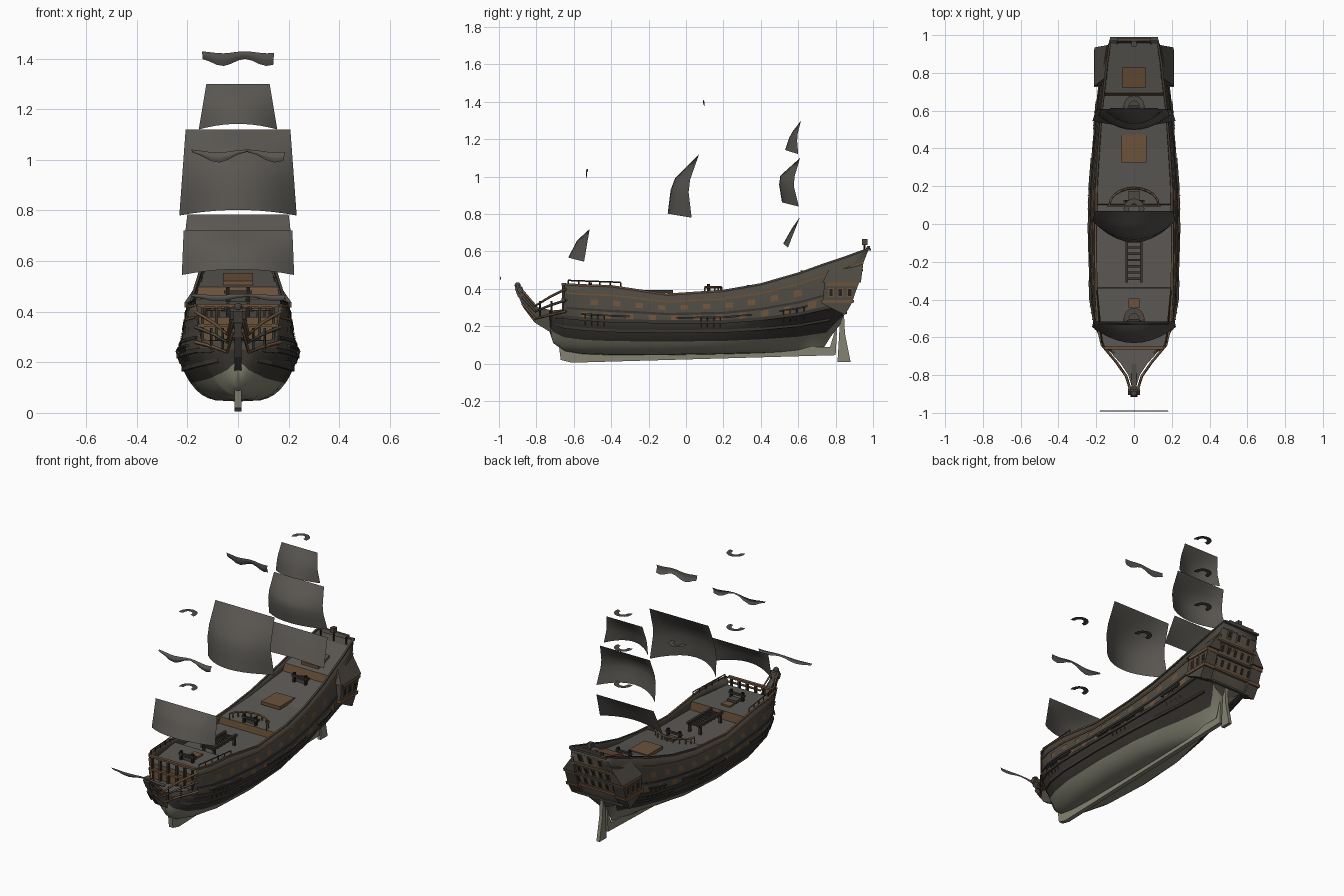
import bpy, bmesh, math
from mathutils import Vector

cube = bpy.data.objects.get("Cube")
if cube:
    bpy.data.objects.remove(cube)


def material(name, r, g, b):
    m = bpy.data.materials.new(name)
    m.use_nodes = True
    m.diffuse_color = (r, g, b, 1)
    m.node_tree.nodes["Principled BSDF"].inputs["Base Color"].default_value = (r, g, b, 1)
    return m


PALE = material("pale bottom paint", .23, .225, .17)
DARK = material("tarred dark wood", .042, .037, .031)
HULL = material("weathered hull wood", .074, .065, .053)
DECK = material("grey deck planks", .105, .098, .088)
BROWN = material("warm brown trim", .15, .085, .043)
SAIL = material("grey sailcloth", .1, .093, .083)
BLACK = material("black iron", .015, .014, .013)


def mesh(name, verts, faces, mats, rule=None, smooth=False):
    me = bpy.data.meshes.new(name)
    me.from_pydata([tuple(v) for v in verts], [], faces)
    for m in mats:
        me.materials.append(m)
    bm = bmesh.new()
    bm.from_mesh(me)
    bmesh.ops.remove_doubles(bm, verts=bm.verts, dist=1e-5)
    bmesh.ops.recalc_face_normals(bm, faces=bm.faces)
    for f in bm.faces:
        f.smooth = smooth
        if rule:
            f.material_index = rule(f)
    bm.to_mesh(me)
    bm.free()
    ob = bpy.data.objects.new(name, me)
    bpy.context.collection.objects.link(ob)
    return ob


def prism(name, outline, x0, x1, mat):
    """Side outline of (y, z) points, extruded across x."""
    n = len(outline)
    verts = [(x, y, z) for x in (x0, x1) for y, z in outline]
    faces = [list(range(n)), list(range(n, 2 * n))]
    faces += [(i, (i + 1) % n, n + (i + 1) % n, n + i) for i in range(n)]
    return mesh(name, verts, faces, [mat])


def box(name, c, s, mat):
    (x, y, z), (a, b, h) = c, [v / 2 for v in s]
    return prism(name, [(y - b, z - h), (y + b, z - h), (y + b, z + h), (y - b, z + h)], x - a, x + a, mat)


def tube(name, pts, r, mat):
    cu = bpy.data.curves.new(name, "CURVE")
    cu.dimensions, cu.bevel_depth, cu.bevel_resolution, cu.use_fill_caps = "3D", r, 0, True
    sp = cu.splines.new("POLY")
    sp.points.add(len(pts) - 1)
    for p, q in zip(sp.points, pts):
        p.co = (*q, 1)
    cu.materials.append(mat)
    ob = bpy.data.objects.new(name, cu)
    bpy.context.collection.objects.link(ob)


# Hull stations: y, rake, keel z, beam, beam z, fullness, rail half width, rail z
STATIONS = [
    (-.73, 0, .17, .012, .25, .8, .012, .28), (-.71, 0, .11, .075, .25, .6, .07, .285),
    (-.655, 0, .07, .15, .245, .5, .15, .29), (-.648, 0, .065, .155, .245, .5, .17, .425),
    (-.55, 0, .05, .2, .235, .38, .193, .42), (-.4, 0, .045, .228, .225, .3, .2, .415),
    (-.1, 0, .045, .238, .22, .27, .205, .37), (.2, 0, .05, .232, .22, .32, .2, .39),
    (.4, 0, .055, .216, .235, .5, .188, .425), (.6, .03, .06, .198, .26, .95, .172, .485),
    (.76, .25, .07, .178, .3, 1.6, .145, .57), (.82, .38, .21, .165, .32, .6, .125, .615)]
TS = [0, .1, .2, .3, .43, .58, .7, .85, 1, 1.25, 1.5, 1.75, 2]


def params(y):
    for a, b in zip(STATIONS, STATIONS[1:]):
        if y <= b[0]:
            k = max(0, (y - a[0]) / (b[0] - a[0]))
            return [p + (q - p) * k for p, q in zip(a, b)]
    return list(STATIONS[-1])


def section(y, t, side=1, out=0):
    _, rake, zk, w, zw, p, wr, zr = params(y)
    if t <= 1:
        u = t ** 1.6
        x, z = w * u ** p, zk + (zw - zk) * u
    else:
        x, z = w + (wr - w) * (t - 1) ** 1.3, zw + (zr - zw) * (t - 1)
    return Vector((side * (x + out), y + rake * (z - .2), z))


def t_at(y, z):
    _, _, _, _, zw, _, _, zr = params(y)
    return min(2, 1 + max(0, (z - zw) / (zr - zw)))


# Hull shell, banded by plank row
ys = [s[0] for s in STATIONS]
ys = sorted(ys + [(a + b) / 2 for a, b in zip(ys, ys[1:]) if b - a > .05])
ring = [(t, -1) for t in TS[:0:-1]] + [(t, 1) for t in TS]
n = len(ring)
verts = [section(y, t, s) for y in ys for t, s in ring]
faces, bands = [], []
for i in range(len(ys) - 1):
    for j in range(n - 1):
        faces.append((i * n + j, i * n + j + 1, (i + 1) * n + j + 1, (i + 1) * n + j))
        t = min(ring[j][0], ring[j + 1][0])
        bands.append(0 if t < .55 else 1 if t < .95 else 2)
faces.append(list(range((len(ys) - 1) * n, len(ys) * n)))
bands.append(2)
hull = mesh("hull", verts, faces, [PALE, DARK, HULL], lambda f: bands[f.index])
sol = hull.modifiers.new("planking", "SOLIDIFY")
sol.thickness, sol.offset = .008, -1
bpy.context.view_layer.objects.active = hull
hull.select_set(True)
bpy.ops.object.shade_smooth_by_angle(angle=.6)


# Wales, trim strakes and rail caps follow the hull
def strake(name, t, height, out, y0, y1, mat):
    for side in (-1, 1):
        path = [y0] + [y for y in ys if y0 < y < y1] + [y1]
        v = []
        for y in path:
            p, q = section(y, t, side, out), section(y, t, side, -.006)
            up = Vector((0, 0, height / 2))
            v += [p - up, p + up, q + up, q - up]
        f = [(4 * i + k, 4 * i + (k + 1) % 4, 4 * i + 4 + (k + 1) % 4, 4 * i + 4 + k)
             for i in range(len(path) - 1) for k in range(4)]
        f += [(0, 1, 2, 3), tuple(range(len(v) - 4, len(v)))]
        mesh(name, v, f, [mat])


strake("lower_wale", .82, .016, .005, -.7, .76, DARK)
strake("main_wale", 1.02, .018, .006, -.7, .8, DARK)
strake("upper_wale", 1.3, .012, .005, -.64, .82, DARK)
strake("trim_strake", 1.74, .01, .005, -.64, .82, BROWN)
strake("fore_rail_cap", 2, .01, .005, -.646, .2, BROWN)
strake("aft_rail_cap", 2, .01, .005, .2, .82, HULL)
for y0, y1 in ((-.56, -.3), (-.05, .35), (.5, .64)):
    strake("chain_channel", 1.16, .01, .012, y0, y1, DARK)

# Gun ports and chain plates
for side in (-1, 1):
    for row, t, count in ((0, 1.16, 11), (1, 1.52, 10)):
        for i in range(count):
            y = -.54 + i * .12 + row * .05
            c = [section(y + a, t + b, side, .004) for a, b in ((-.02, -.08), (.02, -.08), (.02, .08), (-.02, .08))]
            mesh("gun_port", c, [(0, 1, 2, 3)], [BROWN])
    for y0 in (-.54, .08, .52):
        for i in range(4):
            y = y0 + i * .035
            tube("chain_plate", [section(y, .9, side, .005), section(y, 1.16, side, .013)], .003, DARK)

# Stepped decks; the risers are the bulkheads
DECKS = [(-.648, .28), (-.646, .378), (-.34, .378), (-.335, .325), (.1, .33), (.105, .372),
         (.4, .4), (.655, .45), (.66, .497), (.822, .575)]
v = []
for y, z in DECKS:
    p = section(y, t_at(y, z), 1, -.004)
    v += [(-p.x, p.y, z), (p.x, p.y, z)]
mesh("decks", v, [(2 * i, 2 * i + 1, 2 * i + 3, 2 * i + 2) for i in range(len(DECKS) - 1)], [DECK, BROWN],
     lambda f: 1 if abs(f.normal.y) > .7 else 0)
BEAK = [(.15, -.65, .285), (.07, -.74, .29), (.03, -.8, .295), (.012, -.86, .3)]
mesh("beak_deck", BEAK + [(-x, y, z) for x, y, z in BEAK], [(i, i + 1, i + 5, i + 4) for i in range(3)], [DECK])

# Forecastle front with posts and beams
for x in (-.14, -.085, -.03, .03, .085, .14):
    box("beakhead_post", (x, -.655, .355), (.012, .016, .14), DARK)
for z in (.345, .425):
    box("beakhead_beam", (0, -.655, z), (.32, .02, .012), BROWN)

# Keel, stem knee and rudder
prism("keel", [(-.68, .1), (-.67, .02), (-.61, .005), (.8, .045), (.81, .22), (.77, .09), (-.6, .08)], -.014, .014, PALE)
prism("stem_knee", [(-.66, .09), (-.72, .165), (-.81, .22), (-.87, .3), (-.9, .37), (-.87, .37), (-.79, .3), (-.69, .28)], -.014, .014, HULL)
prism("rudder", [(.81, .01), (.88, .01), (.85, .16), (.845, .26), (.825, .26)], -.011, .011, PALE)

# Beakhead rails sweep in to the figurehead
for s in (-1, 1):
    for z0, dip, z1, mat in ((.4, .31, .39, BROWN), (.34, .28, .355, HULL), (.28, .24, .32, BROWN)):
        tube("beak_rail", [(s * .17, -.64, z0), (s * .095, -.73, (z0 + dip) / 2), (s * .042, -.805, dip), (s * .02, -.875, z1)], .007, mat)
    for x, y in ((.105, -.72), (.06, -.78)):
        tube("beak_bracket", [(s * x, y, .25), (s * x, y, .335)], .005, DARK)
    prism("head_scroll", [(-.89, .37), (-.905, .4), (-.885, .415), (-.87, .39)], s * .012, s * .032, HULL)
prism("figure_body", [(-.87, .33), (-.9, .36), (-.915, .4), (-.9, .42), (-.875, .41), (-.86, .36)], -.018, .018, HULL)
bpy.ops.mesh.primitive_ico_sphere_add(subdivisions=2, radius=.017, location=(0, -.9, .418))
bpy.context.object.name = "figure_head"
bpy.context.object.data.materials.append(HULL)


# Transom bands and windows lie along the raked stern
def stern_y(z):
    return .82 + .38 * (z - .2)


for z, w, mat in ((.27, .16, HULL), (.34, .168, BROWN), (.42, .158, HULL), (.5, .146, BROWN), (.61, .128, HULL)):
    box("stern_band", (0, stern_y(z) + .003, z), (2 * w, .02, .012), mat)
for z, count, gap in ((.38, 6, .05), (.46, 5, .05), (.55, 3, .07)):
    for i in range(count):
        x = (i - (count - 1) / 2) * gap
        for mat, a, h, d in ((BROWN, .017, .027, .004), (BLACK, .011, .02, .007)):
            mesh("stern_window", [(x + i * a, stern_y(z + k * h) + d, z + k * h) for i, k in ((-1, -1), (1, -1), (1, 1), (-1, 1))],
                 [(0, 1, 2, 3)], [mat])
prism("taffrail_crest", [(.96, .61), (.985, .61), (.985, .63), (.97, .63)], -.09, .09, HULL)
for x in (-.09, 0, .09):
    tube("lantern_post", [(x, .955, .58), (x, .955, .645 if x == 0 else .625)], .005, BLACK)
box("stern_lantern", (0, .955, .65), (.026, .03, .03), HULL)

# Quarter galleries under sloping roofs
for s in (-1, 1):
    prism("quarter_gallery", [(.73, .32), (.85, .26), (.885, .32), (.925, .435), (.74, .435)], s * .13, s * .205, HULL)
    mesh("gallery_roof", [(s * x, y, z) for x, y, z in ((.212, .73, .435), (.208, .935, .435), (.125, .935, .435),
                                                        (.13, .73, .435), (.145, .78, .535), (.125, .95, .55))],
         [(0, 1, 2, 3), (0, 1, 5, 4), (2, 3, 4, 5), (0, 3, 4), (1, 2, 5)], [HULL])
    for y, z in ((.725, .332), (.75, .425)):
        prism("gallery_sill", [(y, z - .009), (y + .17, z - .009), (y + .175, z + .009), (y, z + .009)], s * .13, s * .212, BROWN)
    for y in (.775, .825, .875):
        box("gallery_window", (s * .206, y, .38), (.006, .03, .05), BROWN)
        box("gallery_pane", (s * .209, y, .38), (.004, .018, .036), BLACK)

# Deck fittings
box("main_hatch", (0, .4, .41), (.13, .15, .02), BROWN)
prism("poop_skylight", [(.72, .49), (.83, .52), (.83, .552), (.72, .522)], -.06, .06, BROWN)
box("fore_hatch", (0, -.42, .382), (.06, .05, .012), BROWN)
for s in (-1, 1):
    box("spare_spar", (s * .038, -.19, .385), (.014, .24, .016), DARK)
    for y in (-.29, -.09):
        box("spar_leg", (s * .038, y, .355), (.014, .014, .06), DARK)
for i in range(7):
    box("skid_beam", (0, -.29 + i * .033, .378), (.09, .012, .01), DARK)
arc = [(.13 * math.cos(a), .1 + .09 * math.sin(a)) for a in [math.pi * i / 10 for i in range(11)]]
tube("quarterdeck_rail", [(x, y, .408) for x, y in arc], .006, BROWN)
for x, y in arc:
    tube("rail_baluster", [(x, y, .37), (x, y, .408)], .004, BROWN)
for y, z in ((-.51, .378), (.12, .372), (.62, .442)):
    for s in (-1, 1):
        box("bitt_post", (s * .04, y, z + .025), (.014, .014, .06), BLACK)
    box("bitt_beam", (0, y, z + .035), (.11, .014, .012), DARK)
    box("mast_step", (0, y + .03, z + .008), (.06, .05, .02), HULL)
for s in (-1, 1):
    p, q = section(-.63, 2, s, -.005), section(-.35, 2, s, -.005)
    tube("forecastle_rail", [(p.x, p.y, .445), (q.x, q.y, .435)], .004, DARK)
    for k in range(6):
        b = p.lerp(q, k / 5)
        tube("rail_post", [b, (b.x, b.y, .445 - .002 * k)], .004, DARK)


# Sails belly forward, deepest below a soft fold; furled strips ripple instead
def sail(name, top, foot, fold=0, belly=0, pinch=0, ripple=0):
    (yt, zt, wt), (yb, zb, wb) = top, foot
    nu, rows = 10, (0, .2, .4, .6, .8, 1)
    v = []
    for k in rows:
        depth = fold * k / .4 if k <= .4 else fold + (belly - fold) * (k - .4) / .6
        for i in range(nu + 1):
            u = 2 * i / nu - 1
            y = yt + (yb - yt) * k - pinch * min(k, 1 - k) * 2 - depth * (1 - u * u)
            z = zt + (zb - zt) * k + .022 * k * (1 - u * u) * (belly > 0)
            z += ripple * math.sin(u * 5 + .6) * (.4 + k)
            v.append((u * (wt + (wb - wt) * k), y, z))
    w = nu + 1
    mesh(name, v, [(j * w + i, j * w + i + 1, j * w + w + i + 1, j * w + w + i) for j in range(len(rows) - 1) for i in range(nu)],
         [SAIL], smooth=True)


sail("fore_course", (-.515, .72, .215), (-.545, .545, .222), .055, .085)
sail("main_topsail", (.07, 1.12, .207), (.03, .78, .232), .08, .128, .04)
sail("mizzen_course", (.61, .785, .2), (.545, .62, .22), .015, .025)
sail("mizzen_topsail", (.61, 1.1, .175), (.603, .84, .205), .075, .09, .035)
sail("mizzen_topgallant", (.615, 1.3, .125), (.6, 1.12, .155), .03, .07, .015)
sail("fore_furled_sail", (-.525, 1.035, .185), (-.53, 1.01, .18), pinch=.008, ripple=.015)
sail("main_furled_sail", (.09, 1.425, .142), (.1, 1.385, .14), pinch=.005, ripple=.01)
sail("bow_furled_sail", (-.992, .468, .19), (-.988, .45, .18), pinch=.004, ripple=.006)

# Thin half-round mast tops
for y, z in ((-.5, .84), (-.5, 1.31), (.08, .96), (.625, .91), (.625, 1.14), (.625, 1.36)):
    angles = [math.radians(-20 + 22 * i) for i in range(11)]
    v = [(r * math.cos(a), y + r * math.sin(a), z) for a in angles for r in (.055, .026)]
    mesh("mast_top", v, [(2 * i, 2 * i + 1, 2 * i + 3, 2 * i + 2) for i in range(10)], [HULL])
